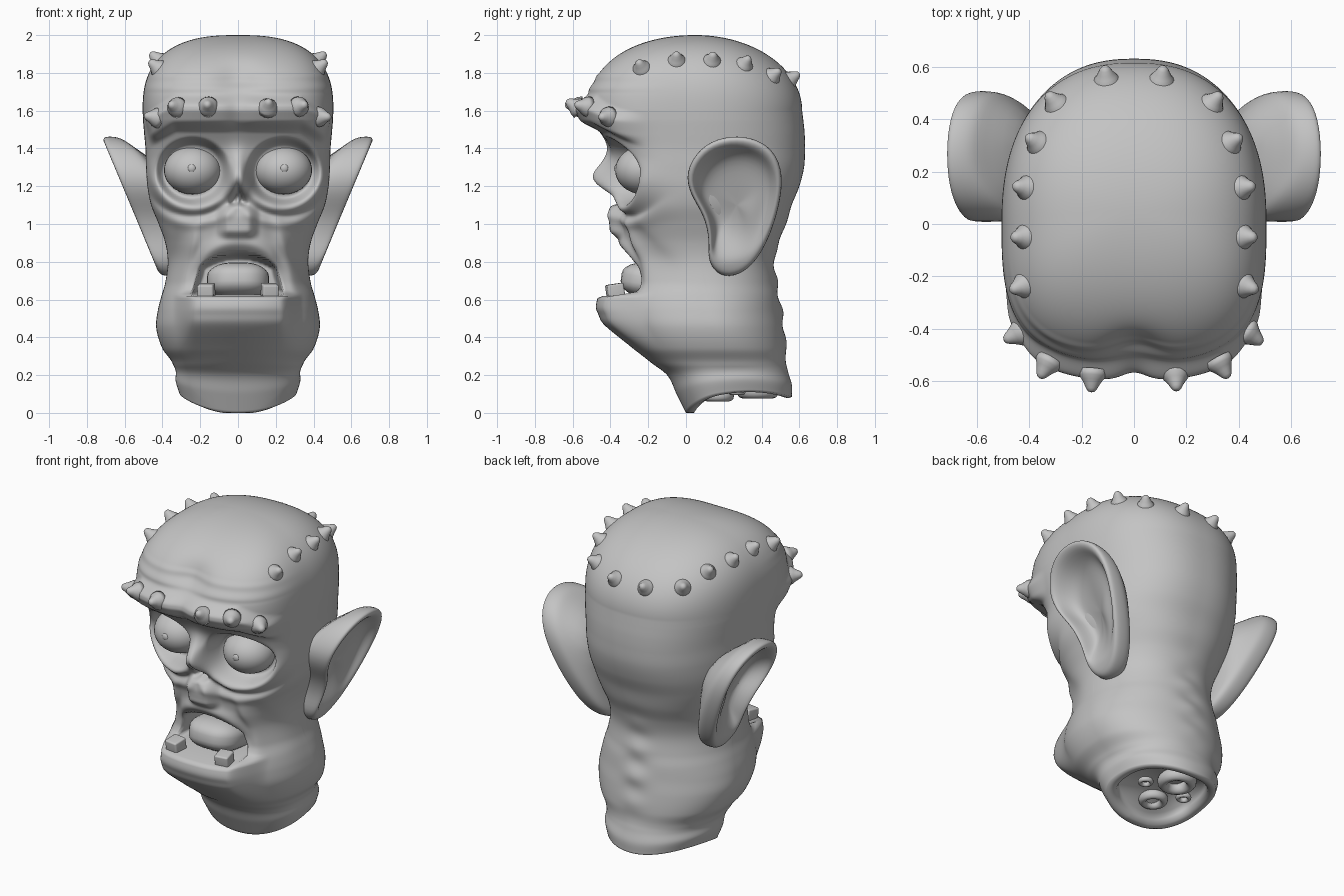
import bpy, bmesh, math
from mathutils import Vector

if "Cube" in bpy.data.objects:
    bpy.data.objects.remove(bpy.data.objects["Cube"])

skin = bpy.data.materials.new("grey_skin")
skin.diffuse_color = (0.55, 0.55, 0.55, 1)
skin.use_nodes = True
skin.node_tree.nodes["Principled BSDF"].inputs["Base Color"].default_value = skin.diffuse_color


def finish(ob, name):
    ob.name = name
    ob.data.materials.append(skin)
    for p in ob.data.polygons:
        p.use_smooth = True
    return ob


def mesh_object(name, verts, faces, subsurf=0):
    me = bpy.data.meshes.new(name)
    me.from_pydata(verts, [], faces)
    bm = bmesh.new()
    bm.from_mesh(me)
    bmesh.ops.recalc_face_normals(bm, faces=bm.faces)
    bm.to_mesh(me)
    bm.free()
    ob = bpy.data.objects.new(name, me)
    bpy.context.collection.objects.link(ob)
    if subsurf:
        mod = ob.modifiers.new("smooth", 'SUBSURF')
        mod.levels = mod.render_levels = subsurf
    return finish(ob, name)


def ellipsoid(name, loc, size, rot=(0, 0, 0)):
    bpy.ops.mesh.primitive_uv_sphere_add(segments=32, ring_count=20, location=loc, rotation=rot)
    ob = bpy.context.object
    ob.scale = size
    return finish(ob, name)


def soft_box(name, loc, size, rot=(0, 0, 0), bevel=0.3):
    bpy.ops.mesh.primitive_cube_add(size=2, location=loc, rotation=rot)
    ob = bpy.context.object
    ob.scale = size
    mod = ob.modifiers.new("round", 'BEVEL')
    mod.width, mod.segments = bevel, 6
    return finish(ob, name)


def step(t):
    t = min(1, max(0, t))
    return t * t * (3 - 2 * t)


def bump(d, s):
    return math.exp(-(d / s) ** 2)


# Head outline: height, half width, front y, back y
OUTLINE = [(0, .31, .0, .56), (.1, .33, -.05, .56), (.2, .33, -.10, .54),
           (.27, .35, -.19, .53), (.34, .40, -.27, .53), (.45, .433, -.325, .52),
           (.54, .425, -.34, .505), (.62, .405, -.325, .495), (.69, .385, -.295, .48),
           (.8, .372, -.28, .47), (.9, .385, -.32, .49), (1.0, .42, -.345, .53),
           (1.1, .46, -.345, .56), (1.2, .48, -.36, .60), (1.3, .487, -.37, .625),
           (1.4, .49, -.40, .63), (1.48, .497, -.45, .628), (1.55, .503, -.51, .621),
           (1.6, .505, -.54, .615), (2.0, .505, -.54, .615)]


def outline(z):
    i = max(k for k in range(len(OUTLINE) - 1) if OUTLINE[k][0] <= z)
    a, b = OUTLINE[i], OUTLINE[i + 1]
    p, q = OUTLINE[max(0, i - 1)], OUTLINE[min(len(OUTLINE) - 1, i + 2)]
    h = b[0] - a[0]
    t = (z - a[0]) / h
    res = []
    for k in (1, 2, 3):
        ma = (b[k] - p[k]) / (b[0] - p[0]) * h
        mb = (q[k] - a[k]) / (q[0] - a[0]) * h
        if z >= 1.55:
            ma = mb = b[k] - a[k]
        res.append((2*t**3 - 3*t*t + 1) * a[k] + (t**3 - 2*t*t + t) * ma
                   + (3*t*t - 2*t**3) * b[k] + (t**3 - t*t) * mb)
    return res


def sculpt(x, y, z):
    """Face relief, pushed along y on the front half."""
    ax = abs(x)
    # brow band
    zc = 1.585 - .6 * max(0, ax - .33)
    band = step((.105 - abs(z - zc)) / .07) * step((-.2 - y) / .12)
    band *= 1 - .5 * bump(x, .06)
    # eye sockets and bags
    d = math.hypot((ax - .24) / .175, (z - 1.28) / .16)
    dy = .10 * step((1.15 - d) / .3)
    low = step((1.36 - z) / .15)
    dy -= low * (.028 * bump(d - 1.25, .15) + .015 * bump(d - 1.75, .17))
    dy += low * .01 * bump(d - 1.5, .1)
    # nose ridge, nose hole and base
    dy -= .115 * bump(x, .055) * bump(z - 1.25, .11)
    dy -= .06 * step((.12 - ax) / .07) * step((z - .91) / .06) * step((1.15 - z) / .12)
    tri = .055 * (1.22 - z) / .11
    dy += .10 * step((tri - ax) / .03) * step((z - 1.09) / .03) * (1 - .4 * bump(x, .012))
    # lip arch, cheek hollows and folds
    arch = .90 - 2.2 * x * x
    dy -= .035 * bump(z - arch, .05) * step((.27 - ax) / .1)
    dy += .015 * bump(ax - .2, .06) * bump(z - 1.0, .08)
    fold = .2 + .25 * (1.05 - z)
    dy -= .03 * bump(ax - fold, .035) * bump(z - .82, .2)
    dy += .012 * bump(ax - fold - .08, .035) * bump(z - .75, .25)
    # jutting chin and lower lip
    dy -= .14 * step((.345 - ax) / .12) * step((.645 - z) / .03) * step((z - .3) / .25)
    # chin crease, split forehead and wrinkles
    dy += .01 * bump(z - .52, .03) * step((.3 - ax) / .1)
    dy -= .003 * math.sin((z - 1.7) * 90) * step((z - 1.68) / .03) * step((1.82 - z) / .04)
    dy += .045 * bump(x, .11) * bump(z - 1.77, .09)
    y += dy - .055 * band
    x *= 1 + .03 * band
    # mouth cavity
    hw = .25 - .3 * max(0, z - .63)
    m = step((hw - ax) / .035) * step((z - .615) / .025) * step((.85 - 1.6 * x * x - z) / .035)
    return x, y * (1 - m) - .03 * m, z


# Head and neck
ROWS, COLS = 260, 240
verts, faces = [], []
for r in range(ROWS):
    z = 2 * math.sin(math.pi / 2 * r / ROWS)
    w, f, b = outline(z)
    c = .2 * (1 - step(z / 1.3))
    u = max(0, (z - 1.6) / .4)
    kx, ky_front, ky_back = ((1 - u ** p) ** (1 / p) for p in (2.6, 2.1, 2.0))
    # narrower face between jaw and cheekbones, rounder nape
    n_front = 2.5 - .2 * step((z - .6) / .1) + .7 * step((z - 1.0) / .3)
    n_back = 2.1 + .25 * step((z - .7) / .4) - .15 * bump(z - .48, .15)
    for k in range(COLS):
        a = 2 * math.pi * k / COLS
        sx, cy = math.sin(a), -math.cos(a)
        n = n_front if cy < 0 else n_back
        e = c - f if cy < 0 else b - c
        rad = (abs(sx / w) ** n + abs(cy / e) ** n) ** (-1 / n)
        y = c + rad * cy - .05
        x, y = rad * sx * kx, .05 + y * (ky_front if y < 0 else ky_back)
        if cy < 0:
            x, y, z2 = sculpt(x, y, z)
        else:
            # knobs of the spine down the nape
            y += .01 * math.sin(z * 38) * bump(x, .08) * bump(z - .6, .25)
        z2 = z + max(0, 1 - z / .25) * (.15 * max(0, y) + .07 * (x / .3) ** 2)
        verts.append((x, y, z2))
for r in range(ROWS - 1):
    for k in range(COLS):
        j = (k + 1) % COLS
        faces.append((r*COLS + k, r*COLS + j, (r+1)*COLS + j, (r+1)*COLS + k))
verts.append((0, .05, 2))
top = len(verts) - 1
faces += [((ROWS-1)*COLS + k, (ROWS-1)*COLS + (k+1) % COLS, top) for k in range(COLS)]
# hollow cut under the neck
prev = 0
for s, h in ((.93, -.006), (.84, .0), (.8, .03), (.78, .07)):
    start = len(verts)
    for k in range(COLS):
        x, y, z = verts[k]
        verts.append((x * s, .27 + (y - .27) * s, max(0, z + h)))
    for k in range(COLS):
        j = (k + 1) % COLS
        faces.append((prev + k, prev + j, start + j, start + k))
    prev = start
verts.append((0, .27, .11))
faces += [(prev + k, prev + (k+1) % COLS, len(verts) - 1) for k in range(COLS)]
head = mesh_object("head", verts, faces)

# Pipes and bone in the neck cut
for name, x, y, z, R in (("windpipe", 0, .17, .09, .06), ("neck_bone", 0, .38, .115, .08),
                         ("left_vessel", -.14, .27, .11, .032), ("right_vessel", .14, .27, .11, .032)):
    bpy.ops.mesh.primitive_torus_add(major_radius=R, minor_radius=R * .4, location=(x, y, z),
                                     major_segments=32, minor_segments=12)
    bpy.context.object.scale.z = 1.2
    finish(bpy.context.object, name)

# Tongue
soft_box("tongue", (0, -.17, .695), (.165, .175, .095), (math.radians(-8), 0, 0), .8)

# Ear outline seen from the side: y, z
EAR = [(.0, 1.27), (.08, 1.40), (.2, 1.455), (.34, 1.455), (.46, 1.39), (.51, 1.26),
       (.49, 1.10), (.44, .94), (.37, .81), (.28, .735), (.18, .73), (.115, .81),
       (.13, .92), (.10, 1.05), (.03, 1.15)]
CY, CZ = .27, 1.1


def ear_plane(z):
    return .42 + .42 * (z - .74)


def ear(side):
    v, f = [], []
    n = len(EAR)
    rings = ((.5, 'root'), (.9, 'back'), (1.02, 'back_edge'), (1.035, 'edge'), (1.0, 'rim'),
             (.88, 'rim'), (.76, 'bowl'), (.4, 'bowl'), (.05, 'bowl'))
    for scale, kind in rings:
        for (y, z) in EAR:
            y, z = CY + (y - CY) * scale, CZ + (z - CZ) * scale
            x = ear_plane(z)
            thick = .115 + .09 * step((.2 - y) / .2)
            if kind == 'root':
                x = .35
            elif kind == 'back':
                x -= thick + .02
            elif kind == 'back_edge':
                x -= thick - .015
            elif kind == 'edge':
                x -= .03
            elif kind == 'bowl':
                # deepest near the ear canal, shallow over the lobe
                x -= (.07 + .06 * step((.4 - y) / .25)) * step((z - .8) / .2)
                x += .04 * bump(y - .36, .06) * bump(z - 1.02, .12)
            v.append((x * side, y, z))
    for r in range(len(rings) - 1):
        for k in range(n):
            j = (k + 1) % n
            f.append((r*n + k, r*n + j, r*n + n + j, r*n + n + k))
    f += [tuple(range(len(v) - n, len(v))), tuple(range(n))]
    mesh_object("ear", v, f, 2)


# Spike seeds on the right half: scalp row, then brow row
SPIKES = [(.435, -.24, 1.835), (.43, -.05, 1.875), (.425, .14, 1.875), (.37, .31, 1.845),
          (.30, .46, 1.785), (.105, .55, 1.765),
          (.16, -.6, 1.63), (.35, -.57, 1.63), (.48, -.44, 1.565)]
PROFILE = [(.056, -.03), (.05, -.006), (.038, .01), (.029, .025), (.021, .041), (.013, .051), (.005, .054)]


def spike(point):
    ok, loc, normal, _ = head.closest_point_on_mesh(Vector(point))
    rot = normal.to_track_quat('Z', 'Y')
    v, f, n = [], [], 16
    for r, h in PROFILE:
        for k in range(n):
            a = 2 * math.pi * k / n
            v.append(loc + rot @ Vector((r * math.cos(a), r * math.sin(a), h)))
    for i in range(len(PROFILE) - 1):
        for k in range(n):
            j = (k + 1) % n
            f.append((i*n + k, i*n + j, i*n + n + j, i*n + n + k))
    f += [tuple(range(n)), tuple(range(len(v) - n, len(v)))]
    mesh_object("spike", v, f)


bpy.context.view_layer.update()
for side in (-1, 1):
    ear(side)
    ellipsoid("eyeball", (.24 * side, -.225, 1.285), (.152, .15, .128))
    ellipsoid("pupil", (.245 * side, -.366, 1.295), (.022, .014, .022))
    soft_box("lower_tooth", (.168 * side, -.375, .645), (.043, .045, .038), (.15, 0, .15 * side), .25)
    for x, y, z in SPIKES:
        spike((x * side, y, z))
